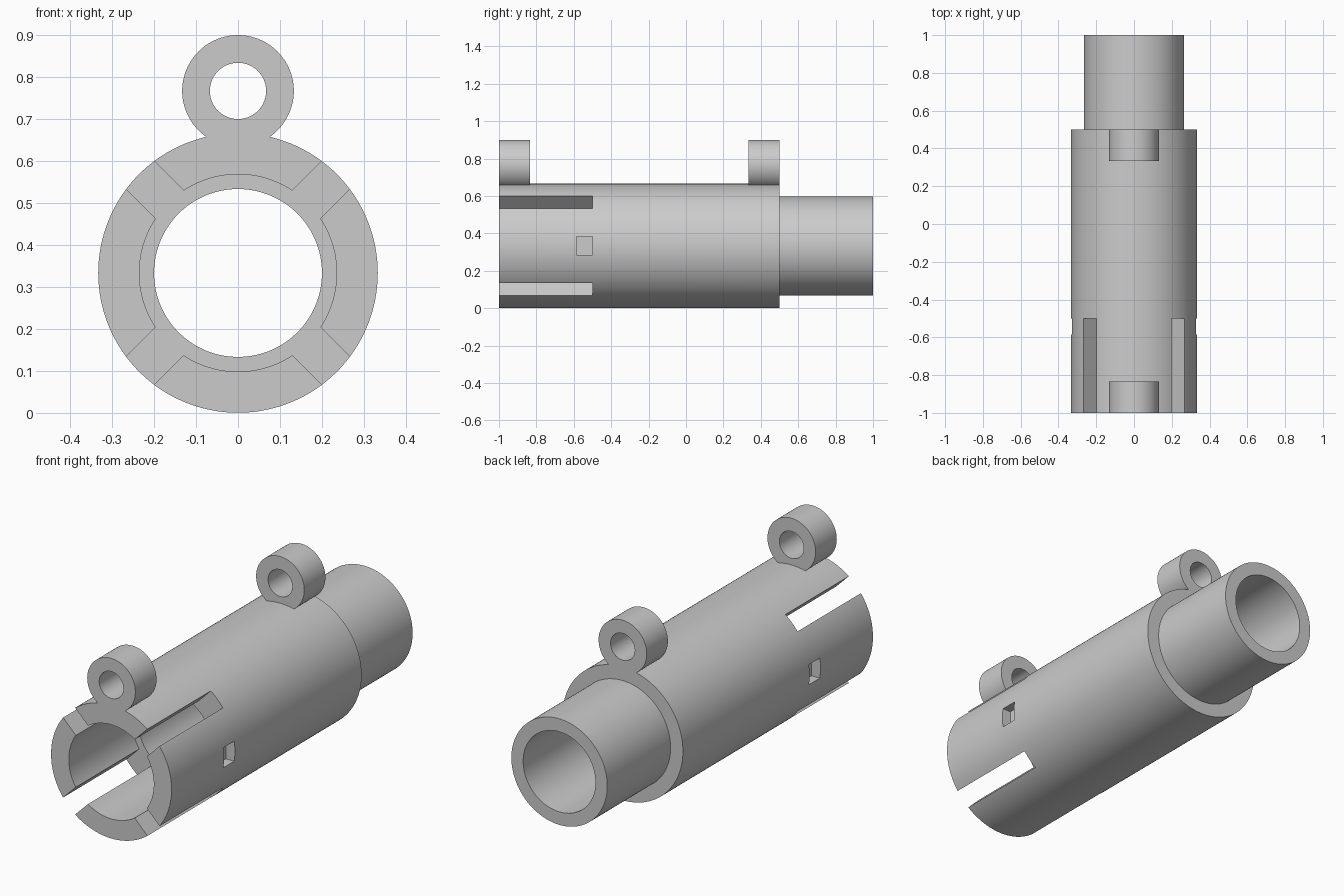
import bpy, bmesh, math
from mathutils import Matrix, Vector

if "Cube" in bpy.data.objects:
    bpy.data.objects.remove(bpy.data.objects["Cube"])

SEG = 128
CZ = 1 / 3          # height of the tube axis
LUG_Z = 0.767       # height of the lug axis

grey = bpy.data.materials.new("plain grey")
grey.diffuse_color = (0.6, 0.6, 0.6, 1)
grey.use_nodes = True
grey.node_tree.nodes["Principled BSDF"].inputs["Base Color"].default_value = grey.diffuse_color


def make_object(name, bm):
    bmesh.ops.recalc_face_normals(bm, faces=bm.faces)
    mesh = bpy.data.meshes.new(name)
    bm.to_mesh(mesh)
    bm.free()
    mesh.materials.append(grey)
    ob = bpy.data.objects.new(name, mesh)
    bpy.context.collection.objects.link(ob)
    return ob


def lathe(name, profile, z):
    """Revolve a closed (radius, y) profile around a y-parallel axis."""
    bm = bmesh.new()
    rings = []
    for i in range(SEG):
        a = 2 * math.pi * i / SEG
        rings.append([bm.verts.new((r * math.cos(a), y, z + r * math.sin(a)))
                      for r, y in profile])
    n = len(profile)
    for i in range(SEG):
        p, q = rings[i], rings[(i + 1) % SEG]
        for j in range(n):
            k = (j + 1) % n
            bm.faces.new((p[j], p[k], q[k], q[j]))
    return make_object(name, bm)


def box(name, center, size, angle=0):
    bm = bmesh.new()
    m = (Matrix.Translation(Vector(center)) @ Matrix.Rotation(angle, 4, 'Y')
         @ Matrix.Diagonal((*size, 1)))
    bmesh.ops.create_cube(bm, size=1, matrix=m)
    return make_object(name, bm)


def combine(target, other, operation):
    mod = target.modifiers.new(operation.lower(), 'BOOLEAN')
    mod.object, mod.operation, mod.solver = other, operation, 'EXACT'
    bpy.context.view_layer.objects.active = target
    bpy.ops.object.modifier_apply(modifier=mod.name)
    bpy.data.objects.remove(other)


# Stepped tube: wide socket body at the front, narrow spigot at the back
tube = lathe("connector_tube", [(0.333, -1), (0.333, 0.5), (0.265, 0.5), (0.265, 1),
                                (0.2, 1), (0.2, -0.5), (0.235, -0.5), (0.235, -1)], CZ)

# Two ring lugs on top
for y0, y1 in ((-1, -0.833), (0.333, 0.5)):
    lug = lathe("ring_lug", [(0.133, y0), (0.133, y1), (0.067, y1), (0.067, y0)], LUG_Z)
    combine(tube, lug, 'UNION')

# Diagonal slots that split the socket into four fingers
for angle in (math.pi / 4, -math.pi / 4):
    combine(tube, box("slot_cutter", (0, -0.8, CZ), (0.8, 0.6, 0.0943), angle), 'DIFFERENCE')

# Blind square latch pockets on both sides
for side in (-1, 1):
    combine(tube, box("pocket_cutter", (side * 0.333, -0.543, CZ), (0.1, 0.086, 0.1)), 'DIFFERENCE')

# Smooth round walls with crisp edges
bpy.ops.object.select_all(action='DESELECT')
tube.select_set(True)
bpy.context.view_layer.objects.active = tube
bpy.ops.object.shade_smooth_by_angle(angle=math.radians(30))
